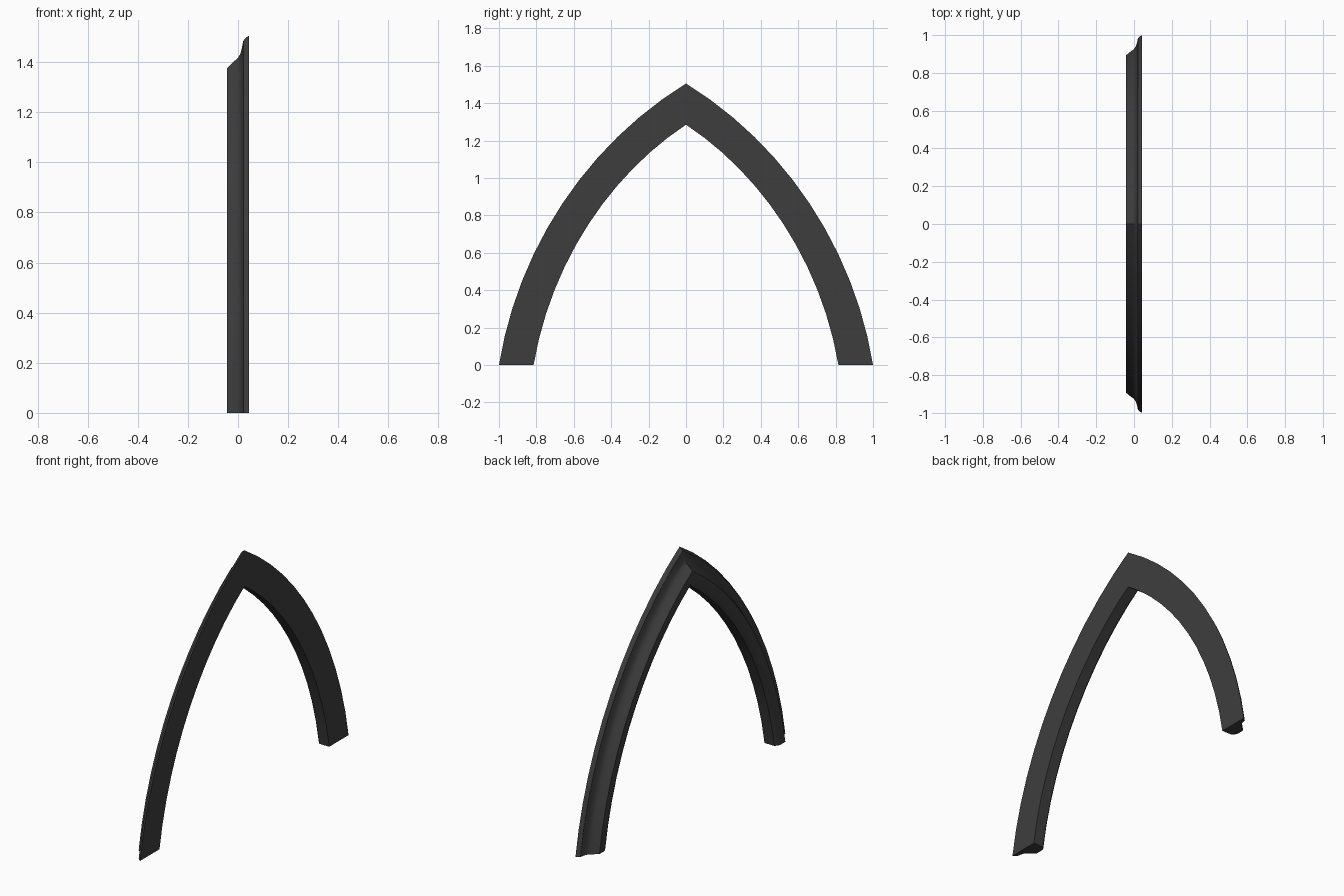
import bpy
import bmesh
import math
from mathutils import Vector

cube = bpy.data.objects.get("Cube")
if cube:
    bpy.data.objects.remove(cube, do_unlink=True)

STEPS = 12

# Half-arch edge curves in (y, z): four control points from foot to apex
OUTER = [Vector(p) for p in ((1, 0), (0.90, 0.62), (0.53, 1.18), (0, 1.505))]
INNER = [Vector(p) for p in ((0.815, 0), (0.72, 0.56), (0.395, 1.025), (0, 1.285))]

# Moulding section: x, and fraction of the way from outer to inner edge
SECTION = [(0.043, 0), (0.033, 0.03), (0.021, 0.09), (0.016, 0.21),
           (0.010, 0.32), (0, 0.40), (-0.018, 0.47), (-0.043, 0.58),
           (-0.043, 0.84), (-0.036, 0.93), (-0.024, 1), (0.043, 1)]


def bezier(p, t):
    s = 1 - t
    return p[0]*s**3 + p[1]*3*s*s*t + p[2]*3*s*t*t + p[3]*t**3


def make_material(name, value):
    mat = bpy.data.materials.new(name)
    mat.use_nodes = True
    color = (value, value, value, 1)
    mat.diffuse_color = color
    mat.node_tree.nodes["Principled BSDF"].inputs["Base Color"].default_value = color
    return mat


# Stations run from one foot over the apex to the other foot
stations = [(1, i / STEPS) for i in range(STEPS + 1)]
stations += [(-1, i / STEPS) for i in reversed(range(STEPS))]

# Loft the moulding section along the pointed arch
bm = bmesh.new()
rings = []
for side, t in stations:
    a, b = bezier(OUTER, t), bezier(INNER, t)
    ring = []
    for x, f in SECTION:
        p = a.lerp(b, f)
        ring.append(bm.verts.new((x, side * p.x, p.y)))
    rings.append(ring)

n = len(SECTION)
for r, q in zip(rings, rings[1:]):
    for i in range(n):
        j = (i + 1) % n
        bm.faces.new((r[i], r[j], q[j], q[i]))

# Close both feet
bm.faces.new(rings[0])
bm.faces.new(rings[-1])
bmesh.ops.recalc_face_normals(bm, faces=bm.faces[:])

mesh = bpy.data.meshes.new("pointed_arch_moulding")
bm.to_mesh(mesh)
bm.free()
mesh.materials.append(make_material("dark_grey", 0.048))
arch = bpy.data.objects.new("pointed_arch_moulding", mesh)
bpy.context.collection.objects.link(arch)

# Smooth the moulding while keeping its arrises sharp
bpy.ops.object.select_all(action='DESELECT')
arch.select_set(True)
bpy.context.view_layer.objects.active = arch
bpy.ops.object.shade_smooth_by_angle(angle=math.radians(32))
